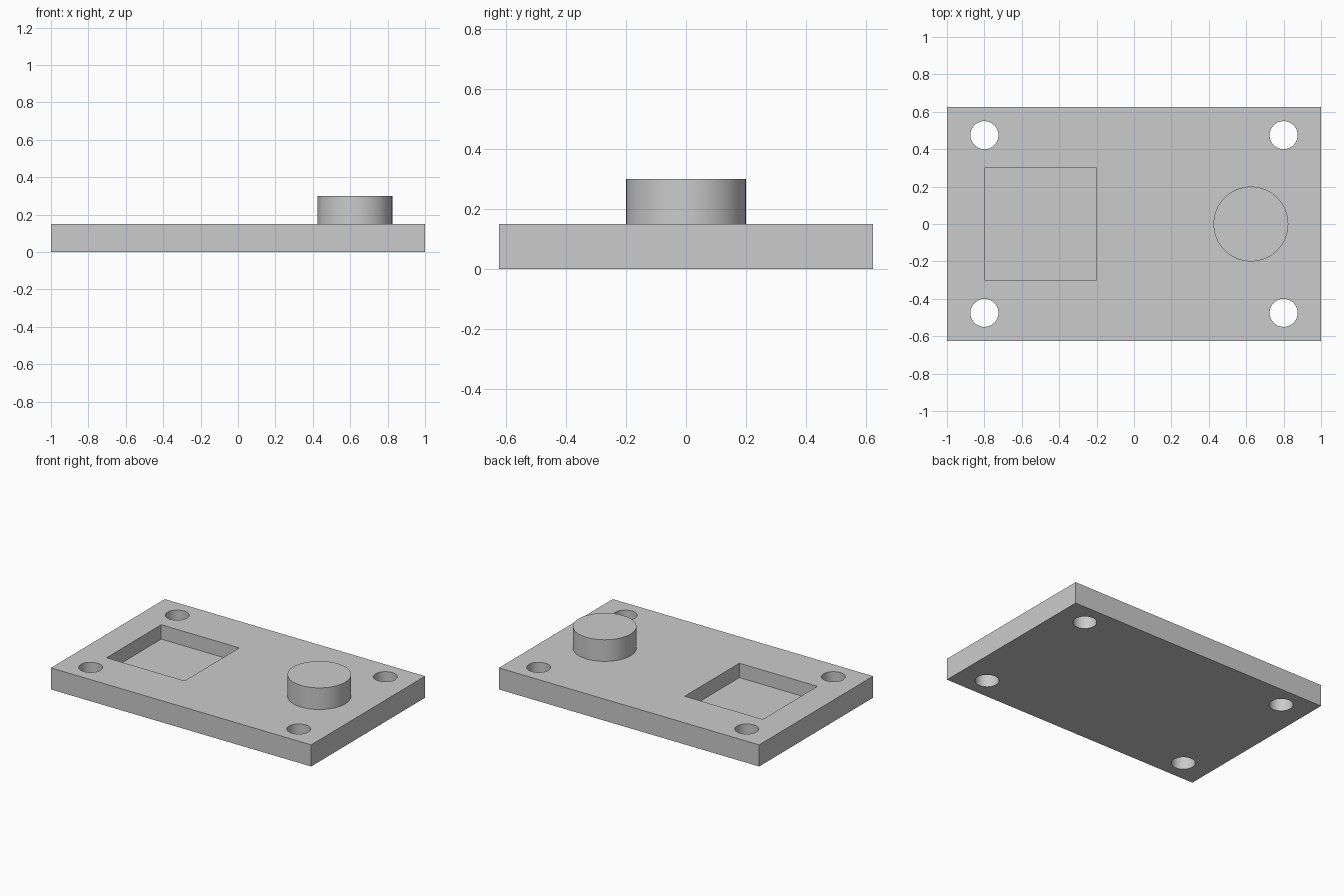
import bpy
from math import radians

cube = bpy.data.objects.get("Cube")
if cube:
    bpy.data.objects.remove(cube, do_unlink=True)

LENGTH, WIDTH, THICK = 2.0, 1.25, 0.15

grey = bpy.data.materials.new("plain_grey")
grey.use_nodes = True
colour = (0.6, 0.6, 0.6, 1)
grey.diffuse_color = colour
grey.node_tree.nodes["Principled BSDF"].inputs["Base Color"].default_value = colour


def box(name, centre, size):
    bpy.ops.mesh.primitive_cube_add(size=1, location=centre)
    ob = bpy.context.object
    ob.name = name
    ob.scale = size
    bpy.ops.object.transform_apply(location=False, rotation=False, scale=True)
    ob.data.materials.append(grey)
    return ob


def cylinder(name, x, y, radius, bottom, top):
    bpy.ops.mesh.primitive_cylinder_add(
        vertices=64, radius=radius, depth=top - bottom,
        location=(x, y, (bottom + top) / 2))
    ob = bpy.context.object
    ob.name = name
    ob.data.materials.append(grey)
    return ob


def combine(target, tool, operation):
    mod = target.modifiers.new(tool.name, "BOOLEAN")
    mod.operation = operation
    mod.solver = "EXACT"
    mod.object = tool
    bpy.context.view_layer.objects.active = target
    bpy.ops.object.modifier_apply(modifier=mod.name)
    bpy.data.objects.remove(tool, do_unlink=True)


# Base plate
plate = box("mounting_plate", (0, 0, THICK / 2), (LENGTH, WIDTH, THICK))

# Square blind pocket
pocket = box("pocket_cutter", (-0.5, 0, 0.15), (0.6, 0.6, 0.2))
combine(plate, pocket, "DIFFERENCE")

# Four through holes at the corners
for x in (-0.8, 0.8):
    for y in (-0.475, 0.475):
        hole = cylinder("hole_cutter", x, y, 0.075, -0.1, THICK + 0.1)
        combine(plate, hole, "DIFFERENCE")

# Round boss, rooted inside the plate and merged with it
boss = cylinder("boss", 0.625, 0, 0.2, 0.05, 0.3)
combine(plate, boss, "UNION")

# Smooth walls with sharp rims
bpy.ops.object.select_all(action="DESELECT")
plate.select_set(True)
bpy.context.view_layer.objects.active = plate
bpy.ops.object.shade_smooth_by_angle(angle=radians(30))
